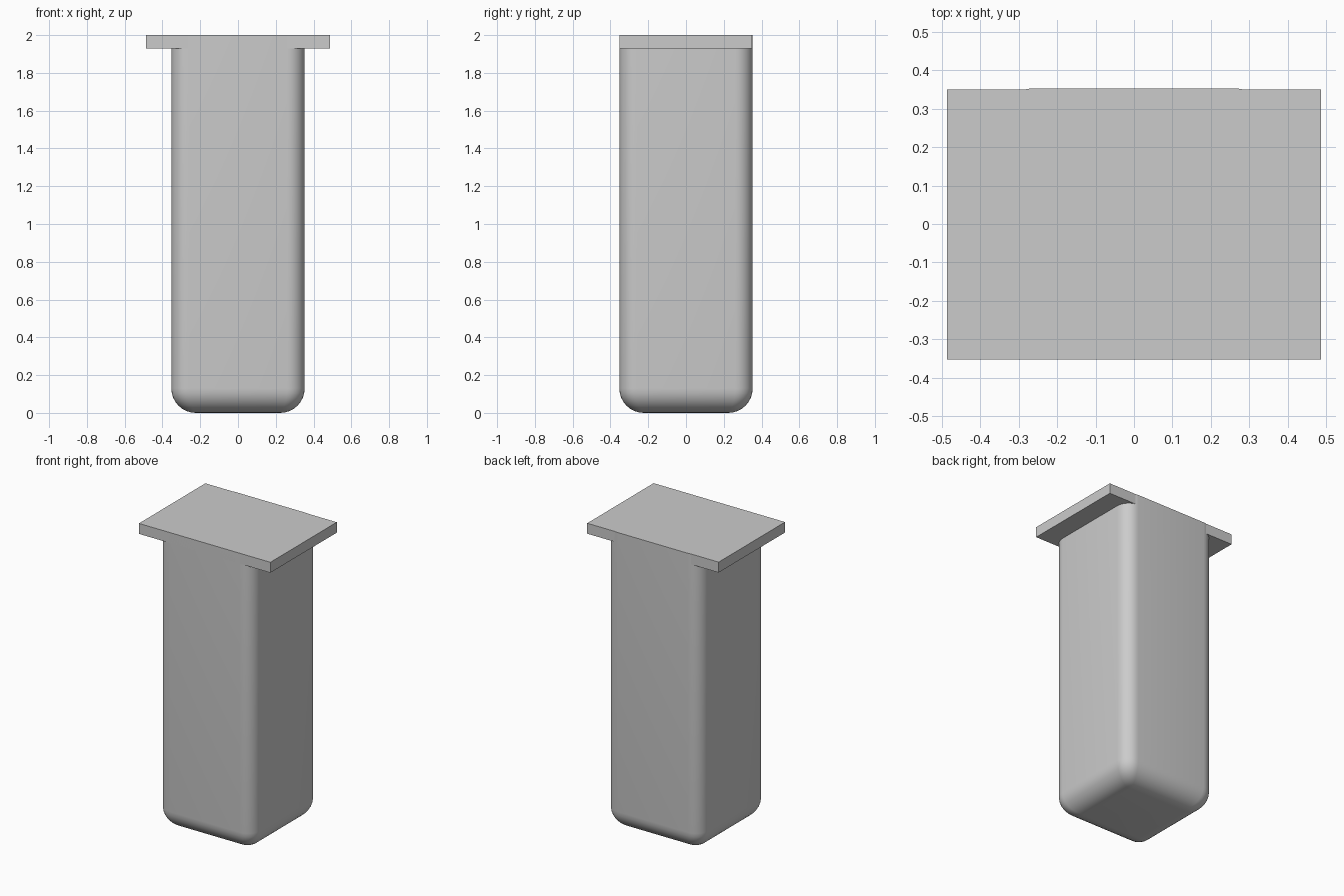
import bpy, bmesh, math

if "Cube" in bpy.data.objects:
    bpy.data.objects.remove(bpy.data.objects["Cube"])

# One grey material for everything
grey = bpy.data.materials.new("plain grey")
grey.diffuse_color = (0.6, 0.6, 0.6, 1)
grey.use_nodes = True
grey.node_tree.nodes["Principled BSDF"].inputs["Base Color"].default_value = grey.diffuse_color

HALF = 0.353      # half width of the square body
CORNER = 0.092    # radius of the upright corners
FOOT = 0.13       # radius of the bottom edges
TOP = 2.0
STEPS = 8


def ring(bm, half, radius, z):
    """Rounded square of vertices at height z."""
    verts = []
    for q in range(4):
        mid = math.radians(45 + 90 * q)
        cx = math.copysign(half - radius, math.cos(mid))
        cy = math.copysign(half - radius, math.sin(mid))
        for i in range(STEPS + 1):
            a = math.radians(90 * q + 90 * i / STEPS)
            verts.append(bm.verts.new((cx + radius * math.cos(a),
                                       cy + radius * math.sin(a), z)))
    return verts


def finish(name, bm):
    bmesh.ops.recalc_face_normals(bm, faces=bm.faces)
    mesh = bpy.data.meshes.new(name)
    bm.to_mesh(mesh)
    bm.free()
    obj = bpy.data.objects.new(name, mesh)
    bpy.context.collection.objects.link(obj)
    mesh.materials.append(grey)
    return obj


# Tall body with rounded upright corners and a rounded foot
bm = bmesh.new()
rings = []
for i in range(STEPS + 1):
    a = math.pi / 2 * i / STEPS
    inset = FOOT * (1 - math.sin(a))
    radius = 0.015 + (CORNER - 0.015) * (1 - inset / FOOT)
    rings.append(ring(bm, HALF - inset, radius, FOOT * (1 - math.cos(a))))
rings.append(ring(bm, HALF, CORNER, TOP))
for low, high in zip(rings, rings[1:]):
    n = len(low)
    for i in range(n):
        j = (i + 1) % n
        bm.faces.new((low[i], low[j], high[j], high[i]))
bm.faces.new(rings[0])
bm.faces.new(rings[-1])
body = finish("body", bm)
bpy.context.view_layer.objects.active = body
body.select_set(True)
bpy.ops.object.shade_smooth_by_angle(angle=math.radians(35))

# Flat top plate overhanging both sides, set just inside the back face
bm = bmesh.new()
bmesh.ops.create_cube(bm, size=1)
for v in bm.verts:
    v.co.x *= 0.974
    v.co.y = 0.350 if v.co.y > 0 else -HALF
    v.co.z = TOP if v.co.z > 0 else 1.93
finish("top_plate", bm)
